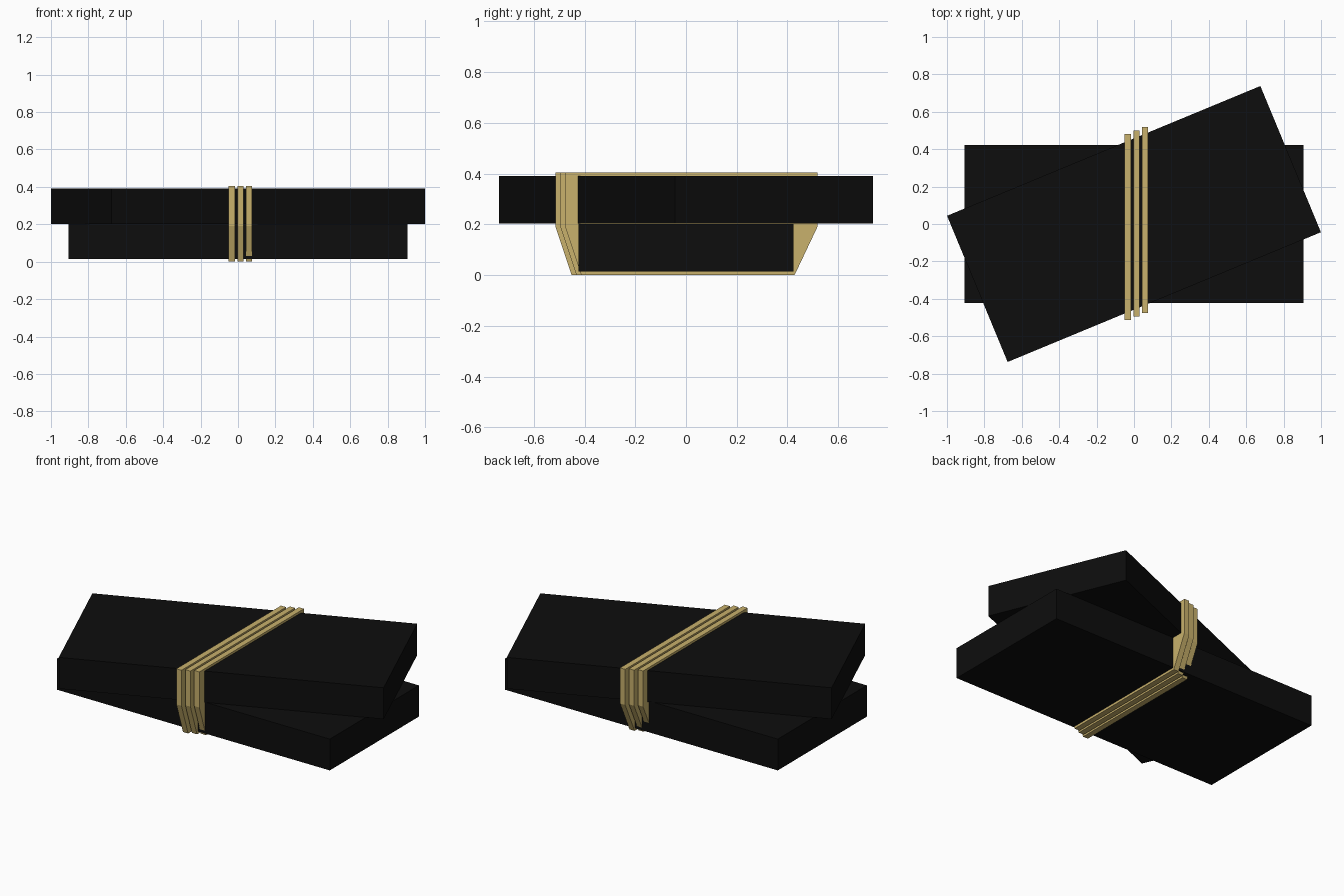
import bpy, math

if "Cube" in bpy.data.objects:
    bpy.data.objects.remove(bpy.data.objects["Cube"])

def material(name, color):
    m = bpy.data.materials.new(name)
    m.diffuse_color = color
    m.use_nodes = True
    m.node_tree.nodes["Principled BSDF"].inputs["Base Color"].default_value = m.diffuse_color
    return m

black = material("black", (0.004, 0.004, 0.004, 1))
tan = material("tan", (0.58, 0.44, 0.15, 1))
ANGLE = math.radians(22.5)

# Two identical slabs, the upper one turned
def slab(name, z, turn):
    bpy.ops.mesh.primitive_cube_add(size=1, location=(0, 0, z), rotation=(0, 0, turn))
    o = bpy.context.object
    o.name = name
    o.scale = (1.813, 0.846, 0.188)
    bpy.ops.object.transform_apply(location=False, rotation=False, scale=True)
    o.data.materials.append(black)

slab("lower_slab", 0.108, 0)
slab("upper_slab", 0.2965, ANGLE)

# Band: closed side profile (y, z) extruded along x
PROFILE = [(-0.432, 0), (0.409, 0), (0.499, 0.19), (0.499, 0.404),
           (-0.495, 0.404), (-0.495, 0.19)]

def band(name, x, y, width=0.034):
    n = len(PROFILE)
    verts = [(x + s * width / 2, y + py, pz) for s in (-1, 1) for py, pz in PROFILE]
    faces = [tuple(reversed(range(n))), tuple(range(n, 2 * n))]
    faces += [(i, (i + 1) % n, n + (i + 1) % n, n + i) for i in range(n)]
    me = bpy.data.meshes.new(name)
    me.from_pydata(verts, [], faces)
    me.materials.append(tan)
    o = bpy.data.objects.new(name, me)
    bpy.context.collection.objects.link(o)

# Three bands stepped along the upper slab's edge direction
for i in (-1, 0, 1):
    band(f"band_{i + 2}", 0.013 + i * 0.046, i * 0.046 * math.tan(ANGLE))
